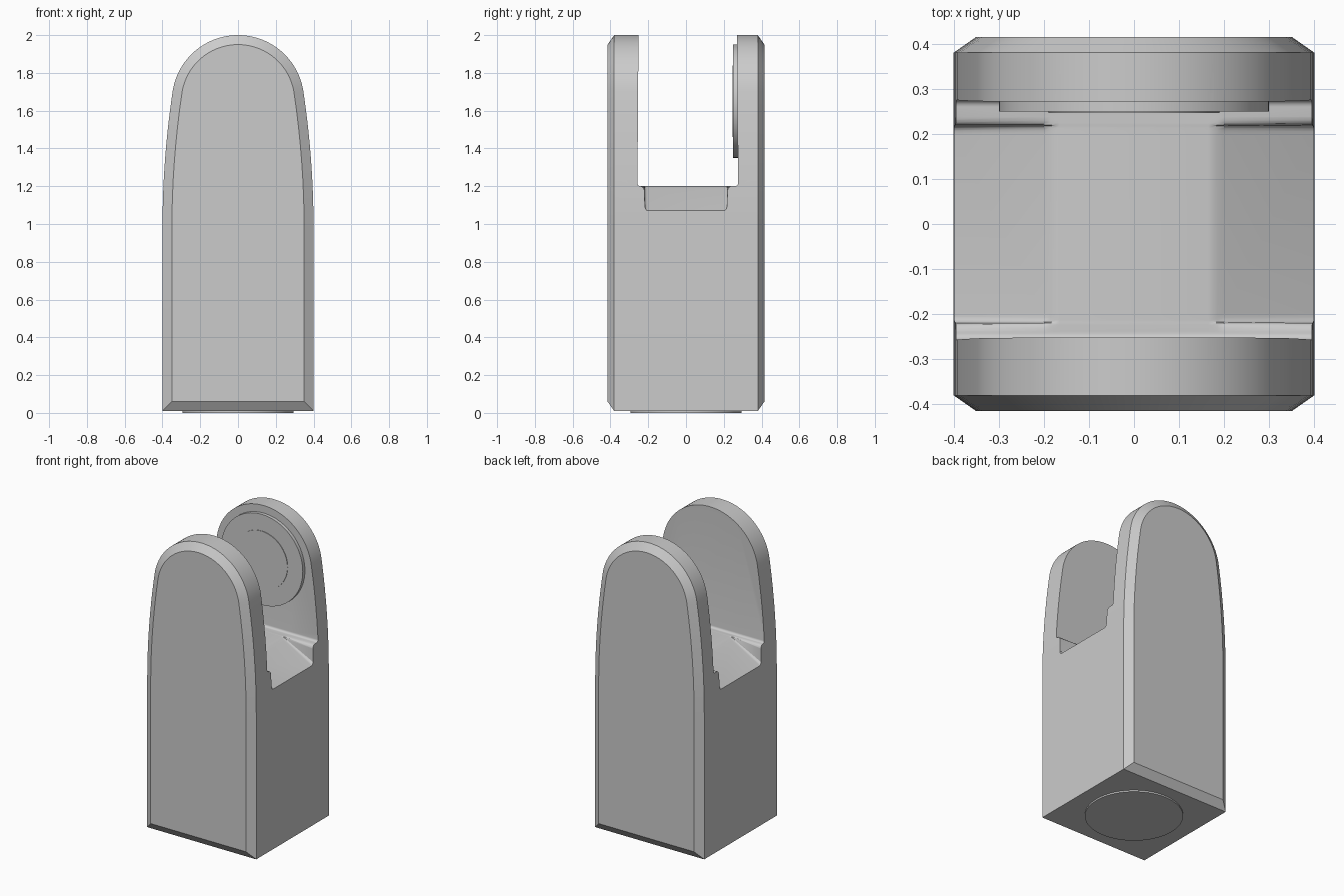
import bpy, bmesh
from math import sin, cos, pi, radians
from mathutils import Matrix

if "Cube" in bpy.data.objects:
    bpy.data.objects.remove(bpy.data.objects["Cube"], do_unlink=True)

grey = bpy.data.materials.new("light grey")
grey.use_nodes = True
colour = (0.6, 0.6, 0.6, 1)
grey.diffuse_color = colour
grey.node_tree.nodes["Principled BSDF"].inputs["Base Color"].default_value = colour


def make_object(name, bm):
    bmesh.ops.recalc_face_normals(bm, faces=bm.faces)
    mesh = bpy.data.meshes.new(name)
    bm.to_mesh(mesh)
    bm.free()
    mesh.materials.append(grey)
    ob = bpy.data.objects.new(name, mesh)
    bpy.context.collection.objects.link(ob)
    return ob


def smooth(ob):
    bpy.ops.object.select_all(action='DESELECT')
    ob.select_set(True)
    bpy.context.view_layer.objects.active = ob
    bpy.ops.object.shade_smooth_by_angle(angle=radians(30))


def loft(name, loops):
    """Skin a row of closed loops with equal point counts and cap both ends."""
    bm = bmesh.new()
    rows = [[bm.verts.new(p) for p in loop] for loop in loops]
    n = len(rows[0])
    for a, b in zip(rows, rows[1:]):
        for i in range(n):
            j = (i + 1) % n
            bm.faces.new((a[i], a[j], b[j], b[i]))
    bm.faces.new(rows[0])
    bm.faces.new(rows[-1])
    return make_object(name, bm)


def disc(name, radius, depth, centre, rotation=Matrix()):
    bm = bmesh.new()
    bmesh.ops.create_cone(bm, cap_ends=True, segments=64, radius1=radius,
                          radius2=radius, depth=depth,
                          matrix=Matrix.Translation(centre) @ rotation)
    ob = make_object(name, bm)
    smooth(ob)
    return ob


# Body outline: round head running tangentially into long, gently bowed sides
HEAD_Z, HEAD_R, HALF_W = 1.65, 0.35, 0.4
lean = radians(8.5)
side_r = HEAD_R + (HALF_W - HEAD_R) / (1 - cos(lean))
bow_z = HEAD_Z - (side_r - HEAD_R) * sin(lean)


def outline(y, inset, base):
    half = [(HALF_W - inset, base)]
    for i in range(9):
        a = lean * i / 8
        half.append((HALF_W - side_r + (side_r - inset) * cos(a),
                     bow_z + (side_r - inset) * sin(a)))
    for i in range(1, 25):
        a = lean + (pi / 2 - lean) * i / 24
        half.append(((HEAD_R - inset) * cos(a), HEAD_Z + (HEAD_R - inset) * sin(a)))
    full = half + [(-x, z) for x, z in reversed(half[:-1])]
    return [(x, y, z) for x, z in full]


body = loft("body", [outline(-0.415, 0.05, 0.06), outline(-0.38, 0, 0.01),
                     outline(0.38, 0, 0.01), outline(0.415, 0.05, 0.06)])

# Slot cutter: filleted channel whose middle floor slopes down to both sides
FLOOR, FILLET = 1.2, 0.015
step = [(0.238, 0), (0.23, 0.03), (0.224, 0.08), (0.22, 0.17),
        (0.217, 0.85), (0.213, 0.94), (0.207, 0.985), (0.198, 1)]


def channel(x, drop):
    def side(wall, top):
        pts = [(top, 2.2), (wall, FLOOR + FILLET)]
        for i in range(1, 6):
            a = pi / 2 * i / 5
            pts.append((wall - FILLET * (1 - cos(a)), FLOOR + FILLET * (1 - sin(a))))
        return pts + [(y, FLOOR - drop * f) for y, f in step]
    front = [(-y, z) for y, z in side(0.257, 0.25)]
    back = side(0.275, 0.27)
    return [(x, y, z) for y, z in front + back[::-1]]


ramp = [(0.165, 0), (0.175, 0.002), (0.185, 0.006), (0.2, 0.0135), (0.45, 0.159)]
stations = [(-x, d) for x, d in reversed(ramp)] + ramp
cutter = loft("slot_cutter", [channel(x, d) for x, d in stations])
cutter.hide_render = True

# Cut the slot and keep the result as plain mesh
cut = body.modifiers.new("slot", 'BOOLEAN')
cut.operation = 'DIFFERENCE'
cut.solver = 'EXACT'
cut.object = cutter
bpy.context.view_layer.update()
graph = bpy.context.evaluated_depsgraph_get()
cut_mesh = bpy.data.meshes.new_from_object(body.evaluated_get(graph))
body.modifiers.clear()
body.data = cut_mesh
bpy.data.objects.remove(cutter, do_unlink=True)
smooth(body)

# Round pad and raised centre on the inside of the back cheek
facing = Matrix.Rotation(pi / 2, 4, 'X')
disc("cheek_pad", 0.3, 0.04, (0, 0.27, HEAD_Z), facing)
disc("cheek_pad_centre", 0.19, 0.02, (0, 0.256, HEAD_Z), facing)

# Round foot under the body
disc("foot", 0.295, 0.02, (0, 0, 0.01))
